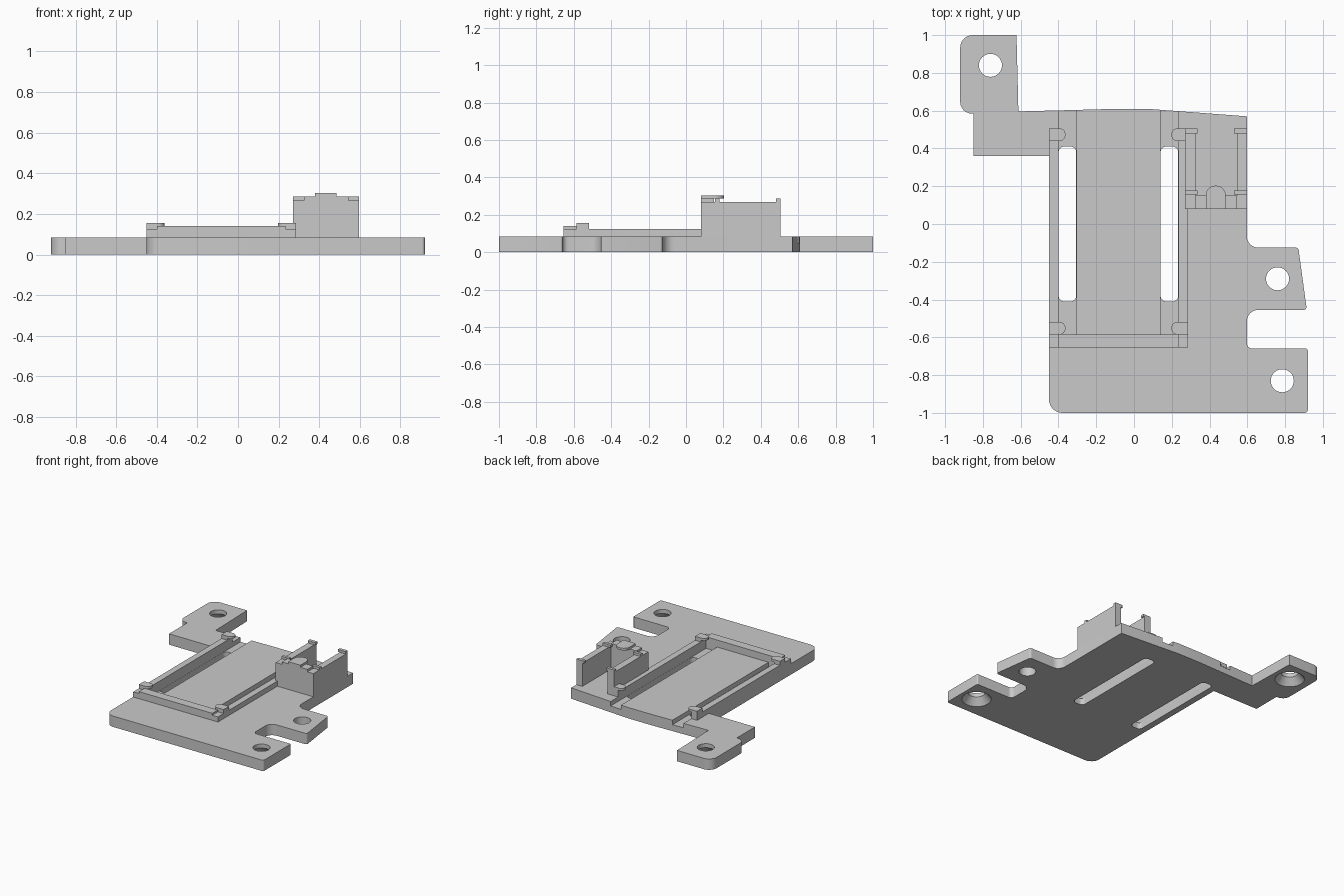
import bpy, bmesh, math
from mathutils import Vector

if "Cube" in bpy.data.objects:
    bpy.data.objects.remove(bpy.data.objects["Cube"], do_unlink=True)

grey = bpy.data.materials.new("light_grey")
grey.use_nodes = True
COLOUR = (0.59, 0.59, 0.59, 1)
grey.diffuse_color = COLOUR
grey.node_tree.nodes["Principled BSDF"].inputs["Base Color"].default_value = COLOUR

TOP = 0.085      # upper face of the base plate
RAIL = 0.125     # rail height
HOUSE = 0.267    # housing wall height


def finish(name, bm):
    bmesh.ops.recalc_face_normals(bm, faces=bm.faces)
    mesh = bpy.data.meshes.new(name)
    bm.to_mesh(mesh)
    bm.free()
    mesh.materials.append(grey)
    obj = bpy.data.objects.new(name, mesh)
    bpy.context.collection.objects.link(obj)
    return obj


def rounded(corners, steps=6):
    """Outline from (x, y, radius) corners, each replaced by a fillet."""
    points = []
    for i, (x, y, r) in enumerate(corners):
        p = Vector((x, y))
        if r == 0:
            points.append(p)
            continue
        a = (Vector(corners[i - 1][:2]) - p).normalized()
        b = (Vector(corners[(i + 1) % len(corners)][:2]) - p).normalized()
        half = a.angle(b) / 2
        centre = p + (a + b).normalized() * r / math.sin(half)
        start = p + a * r / math.tan(half) - centre
        end = p + b * r / math.tan(half) - centre
        for k in range(steps + 1):
            points.append(centre + start.lerp(end, k / steps).normalized() * r)
    return points


def prism(name, corners, z0, z1):
    bm = bmesh.new()
    face = bm.faces.new([bm.verts.new((p.x, p.y, z0)) for p in rounded(corners)])
    out = bmesh.ops.extrude_face_region(bm, geom=[face])
    top = [v for v in out["geom"] if isinstance(v, bmesh.types.BMVert)]
    bmesh.ops.translate(bm, vec=(0, 0, z1 - z0), verts=top)
    return finish(name, bm)


def box(name, x0, x1, y0, y1, z0, z1, r=0):
    return prism(name, [(x0, y0, r), (x1, y0, r), (x1, y1, r), (x0, y1, r)], z0, z1)


def cone(name, x, y, z0, z1, r0, r1):
    bm = bmesh.new()
    bmesh.ops.create_cone(bm, cap_ends=True, segments=32, radius1=r0, radius2=r1, depth=z1 - z0)
    bmesh.ops.translate(bm, vec=(x, y, (z0 + z1) / 2), verts=bm.verts)
    return finish(name, bm)


def cut(target, cutter):
    cutter.hide_render = True
    mod = target.modifiers.new("cut", "BOOLEAN")
    mod.operation = "DIFFERENCE"
    mod.solver = "EXACT"
    mod.object = cutter
    bpy.context.view_layer.objects.active = target
    bpy.ops.object.modifier_apply(modifier=mod.name)
    bpy.data.objects.remove(cutter, do_unlink=True)


# Base plate with its mounting tabs
plate = prism("base_plate", [
    (-0.45, -1, 0.07), (0.92, -1, 0.015), (0.92, -0.66, 0.01), (0.597, -0.66, 0.03),
    (0.597, -0.455, 0.06), (0.915, -0.455, 0.015), (0.87, -0.125, 0.015),
    (0.597, -0.125, 0.06), (0.597, 0.57, 0), (0.24, 0.597, 0), (0.08, 0.609, 0),
    (-0.12, 0.609, 0), (-0.3, 0.604, 0), (-0.612, 0.596, 0), (-0.622, 1, 0),
    (-0.92, 1, 0.065), (-0.92, 0.585, 0.06), (-0.85, 0.585, 0), (-0.85, 0.36, 0),
    (-0.45, 0.36, 0)], 0, TOP)

# Two sunken channels, each with a long slot
for x0, x1 in ((-0.4, -0.305), (0.14, 0.235)):
    cut(plate, box("channel_cutter", x0, x1, -0.585, 0.7, 0.05, 0.2))
    cut(plate, box("slot_cutter", x0 + 0.001, x1 - 0.001, -0.41, 0.41, -0.1, 0.2, 0.03))

# Screw holes, two of them countersunk underneath
for x, y, sunk in ((-0.76, 0.84, True), (0.76, -0.29, False), (0.785, -0.83, True)):
    cut(plate, cone("hole_cutter", x, y, -0.1, 0.2, 0.061, 0.061))
    if sunk:
        cut(plate, cone("countersink_cutter", x, y, -0.01, 0.055, 0.115, 0.06))

# Rails around the bay
box("left_rail", -0.45, -0.4, -0.655, 0.505, TOP, RAIL)
box("right_rail", 0.235, 0.285, -0.655, 0.505, TOP, RAIL)
box("front_rail", -0.4, 0.235, -0.655, -0.585, TOP, 0.14)

# Corner clips that reach inward over the bay
for side, outer, sign in (("right", -0.45, 1), ("left", 0.285, -1)):
    inner = outer + sign * 0.05
    tip = outer + sign * 0.087
    for end, y0 in (("front", -0.585), ("back", 0.44)):
        y1 = y0 + 0.066
        box(f"{side}_{end}_clip_post", min(outer, inner), max(outer, inner), y0, y1, RAIL, 0.156)
        prism(f"{side}_{end}_clip_tip",
              [(inner, y0, 0), (tip, y0, 0.03), (tip, y1, 0.03), (inner, y1, 0)], 0.138, 0.156)

# Open-backed housing
box("housing_right_wall", 0.27, 0.325, 0.08, 0.505, TOP, HOUSE)
box("housing_left_wall", 0.545, 0.597, 0.08, 0.505, TOP, HOUSE)
box("housing_front_wall", 0.325, 0.545, 0.08, 0.15, TOP, 0.286)

# Small catches on the housing walls
for side, x0, x1 in (("right", 0.27, 0.335), ("left", 0.53, 0.597)):
    box(f"{side}_back_catch", x0, x1, 0.48, 0.505, HOUSE, 0.286)
    box(f"{side}_front_catch", x0, x1, 0.155, 0.178, HOUSE, 0.286)

# Rounded tongue on the housing front
prism("housing_tongue", [(0.38, 0.08, 0), (0.485, 0.08, 0), (0.485, 0.203, 0.05),
                         (0.38, 0.203, 0.05)], 0.286, 0.303)

# Smooth shading on fillets and holes only
bpy.ops.object.select_all(action="DESELECT")
for obj in bpy.context.collection.objects:
    if obj.type == "MESH" and grey.name in obj.data.materials:
        obj.select_set(True)
        bpy.context.view_layer.objects.active = obj
bpy.ops.object.shade_smooth_by_angle(angle=math.radians(30))
